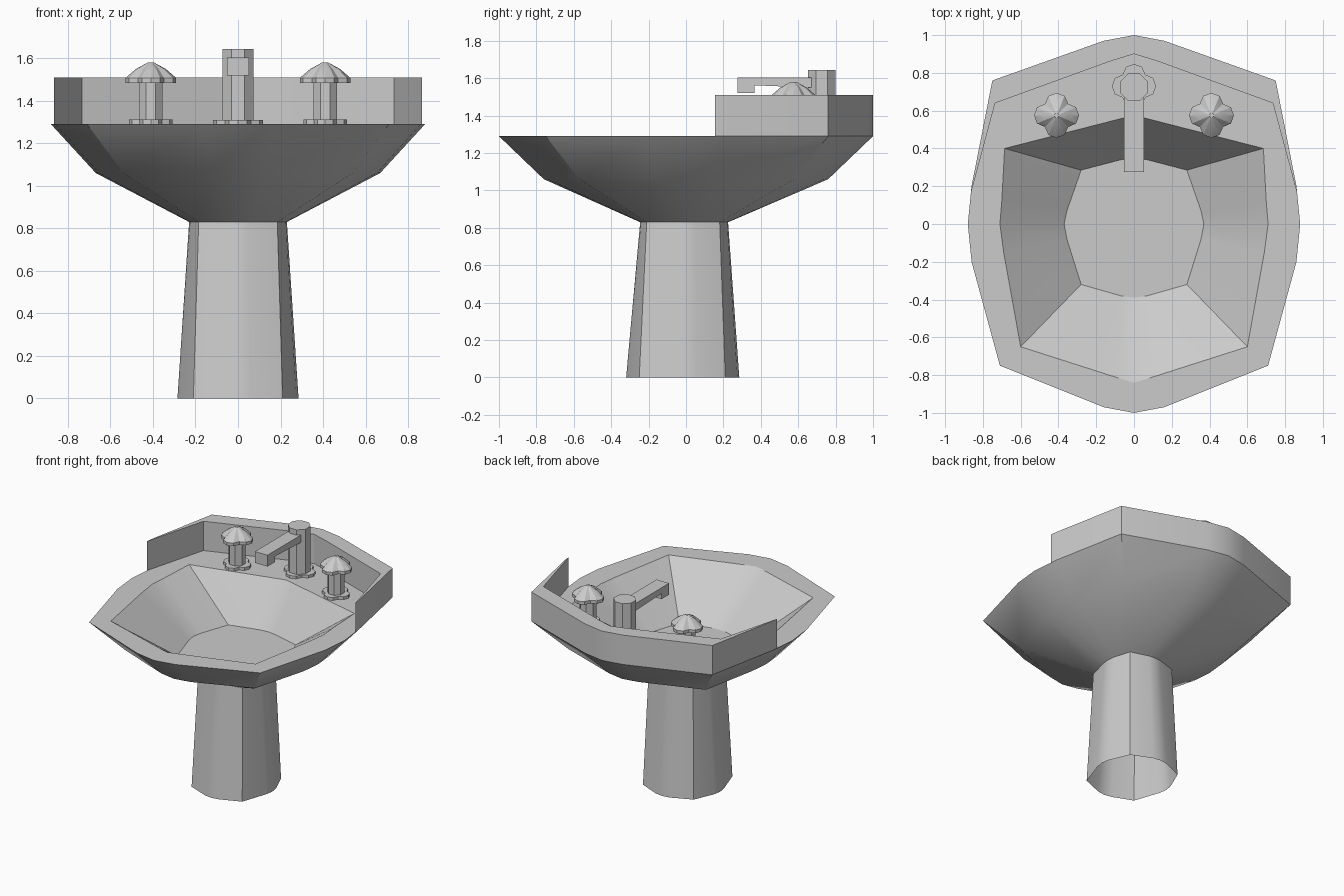
import bpy, bmesh, math

if "Cube" in bpy.data.objects:
    bpy.data.objects.remove(bpy.data.objects["Cube"])


def finish(name, bm, angle=25):
    bmesh.ops.recalc_face_normals(bm, faces=bm.faces)
    me = bpy.data.meshes.new(name)
    bm.to_mesh(me)
    bm.free()
    ob = bpy.data.objects.new(name, me)
    bpy.context.collection.objects.link(ob)
    bpy.ops.object.select_all(action='DESELECT')
    ob.select_set(True)
    bpy.context.view_layer.objects.active = ob
    bpy.ops.object.shade_smooth_by_angle(angle=math.radians(angle))
    return ob


def loft(name, rings, bottom=True, top=True, angle=25):
    """Skin a list of (outline, z) rings with equal point counts."""
    bm = bmesh.new()
    loops = [[bm.verts.new((x, y, z)) for x, y in pts] for pts, z in rings]
    n = len(loops[0])
    for a, b in zip(loops, loops[1:]):
        for i in range(n):
            j = (i + 1) % n
            bm.faces.new((a[i], a[j], b[j], b[i]))
    if bottom:
        bm.faces.new(loops[0][::-1])
    if top:
        bm.faces.new(loops[-1])
    return finish(name, bm, angle)


def mirror(half):
    """Half outline from front centre to back centre -> closed outline."""
    return half + [(-x, y) for x, y in half[-2:0:-1]]


def scaled(pts, s):
    return [(x * s, y * s) for x, y in pts]


def lobed(cx, cy, r):
    """Four-lobed outline, 16 points."""
    k = (1.0, 0.94, 0.73, 0.94)
    return [(cx + r * k[i % 4] * math.cos(i * math.pi / 8),
             cy + r * k[i % 4] * math.sin(i * math.pi / 8)) for i in range(16)]


def octagon(cx, cy, r):
    r /= math.cos(math.pi / 8)
    return [(cx + r * math.cos((i + .5) * math.pi / 4),
             cy + r * math.sin((i + .5) * math.pi / 4)) for i in range(8)]


RIM, TOP = 1.29, 1.51
rim = mirror([(0, -1), (.16, -.97), (.71, -.75), (.86, -.2), (.88, 0),
              (.86, .2), (.75, .76), (.16, .97), (0, 1)])
opening = mirror([(0, -.84), (.1, -.81), (.6, -.65), (.69, -.15), (.71, 0),
                  (.70, .12), (.685, .4), (.1, .55), (0, .575)])
floor = mirror([(0, -.39), (.07, -.38), (.28, -.32), (.355, -.08), (.37, 0),
                (.355, .07), (.28, .285), (.07, .34), (0, .35)])
foot = mirror([(0, -.32), (.06, -.31), (.21, -.25), (.275, -.06), (.285, 0),
               (.275, .06), (.21, .21), (.06, .275), (0, .285)])
neck = mirror([(0, -.245), (.05, -.24), (.185, -.21), (.225, -.05), (.23, 0),
               (.225, .05), (.185, .18), (.05, .22), (0, .225)])

# Pedestal, an open tapered tube
loft("pedestal", [(foot, 0), (neck, .83)], False, False)

# Bowl: underside, flat rim and basin in one skin
loft("bowl", [(neck, .83), (scaled(rim, .76), 1.06), (rim, RIM),
              (opening, RIM), (floor, .99)], False, True)

# Backsplash, tapering to nothing at its ends
outer = [(.865, .155), (.86, .2), (.75, .76), (.16, .97), (0, 1)]
inner = [(.735, .64), (.13, .86), (0, .9)]
splash = (outer + [(-x, y) for x, y in outer[-2::-1]]
          + [(-x, y) for x, y in inner] + inner[-2::-1])
loft("backsplash", [(splash, RIM), (splash, TOP)])

# Two tap handles: base plate, stem and lobed knob
for side, sx in (("left", -1), ("right", 1)):
    x, y = sx * .41, .575
    loft(side + "_tap_base", [(lobed(x, y, .102), RIM), (lobed(x, y, .102), 1.312)])
    loft(side + "_tap_stem", [(octagon(x, y, .055), 1.30), (octagon(x, y, .055), 1.49)])
    loft(side + "_tap_knob", [(lobed(x, y, .119), 1.485), (lobed(x, y, .119), 1.508),
                              (lobed(x, y, .07), 1.55), (lobed(x, y, .015), 1.58)])

# Spout: base plate, column and hooked arm
loft("spout_base", [(lobed(0, .73, .117), RIM), (lobed(0, .73, .117), 1.31)])
loft("spout_column", [(octagon(0, .725, .073), 1.30), (octagon(0, .725, .073), 1.645)])
side = [(.275, 1.52), (.365, 1.52), (.365, 1.562), (.67, 1.55), (.67, 1.605), (.275, 1.605)]
bm = bmesh.new()
face = bm.faces.new([bm.verts.new((-.052, y, z)) for y, z in side])
new = bmesh.ops.extrude_face_region(bm, geom=[face])["geom"]
bmesh.ops.translate(bm, vec=(.104, 0, 0),
                    verts=[v for v in new if isinstance(v, bmesh.types.BMVert)])
finish("spout_arm", bm)
